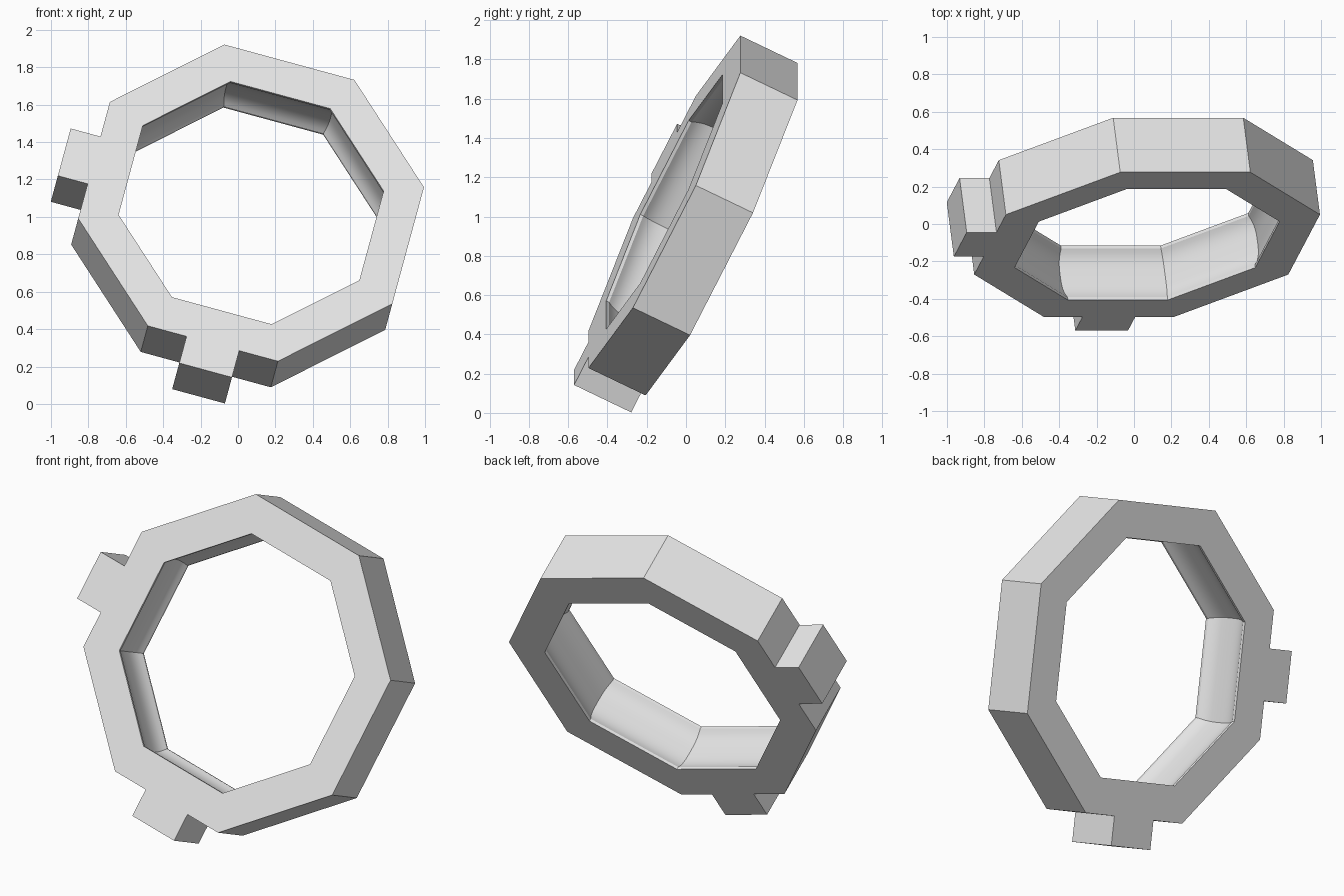
import bpy, bmesh, math
from mathutils import Vector

cube = bpy.data.objects.get("Cube")
if cube:
    bpy.data.objects.remove(cube, do_unlink=True)

SIDES = 8
APOTHEM, INNER = 0.87, 0.667        # outer and inner distance to the flats
DEPTH, LIP, GROOVE = 0.325, 0.017, 0.035
TAB_HALF, TAB_LENGTH = 0.146, 0.165
TABBED = {4, 6}                     # left-hand and bottom flats
STEPS = 14

grey = bpy.data.materials.new("light grey")
grey.use_nodes = True
colour = (0.8, 0.8, 0.8, 1)
grey.diffuse_color = colour
grey.node_tree.nodes["Principled BSDF"].inputs["Base Color"].default_value = colour


def groove_profile():
    """Inner wall section as (distance to flat, depth): lip, hollow, lip."""
    points = [(INNER, 0)]
    half = DEPTH / 2 - LIP
    for i in range(STEPS + 1):
        t = 2 * i / STEPS - 1
        points.append((INNER + GROOVE * (1 - abs(t) ** 3), DEPTH / 2 + t * half))
    return points + [(INNER, DEPTH)]


def place(side, along, out, depth):
    """Point on one flat of the octagon, in the ring's own frame."""
    a = side * math.tau / SIDES
    return Vector((out * math.cos(a) - along * math.sin(a), depth,
                   out * math.sin(a) + along * math.cos(a)))


bm = bmesh.new()


def face(points):
    return bm.faces.new([bm.verts.new(p) for p in points])


slope = math.tan(math.pi / SIDES)
profile = groove_profile()
for side in range(SIDES):
    # Outer edge of this flat, with a square tab where needed
    end = APOTHEM * slope
    outline = [(-end, APOTHEM), (end, APOTHEM)]
    if side in TABBED:
        tip = APOTHEM + TAB_LENGTH
        outline[1:1] = [(-TAB_HALF, APOTHEM), (-TAB_HALF, tip),
                        (TAB_HALF, tip), (TAB_HALF, APOTHEM)]
    inner = INNER * slope
    cap = outline + [(inner, INNER), (-inner, INNER)]

    # Front and back faces
    for depth in (0, DEPTH):
        face([place(side, s, r, depth) for s, r in cap])
    # Outer walls
    for (s0, r0), (s1, r1) in zip(outline, outline[1:]):
        face([place(side, s0, r0, 0), place(side, s1, r1, 0),
              place(side, s1, r1, DEPTH), place(side, s0, r0, DEPTH)])
    # Hollowed inner wall
    for (r0, d0), (r1, d1) in zip(profile, profile[1:]):
        face([place(side, -r0 * slope, r0, d0), place(side, r0 * slope, r0, d0),
              place(side, r1 * slope, r1, d1), place(side, -r1 * slope, r1, d1)])

bmesh.ops.remove_doubles(bm, verts=bm.verts[:], dist=0.0005)
bmesh.ops.recalc_face_normals(bm, faces=bm.faces[:])
mesh = bpy.data.meshes.new("octagon_ring")
bm.to_mesh(mesh)
bm.free()
mesh.materials.append(grey)

# Lean the ring back and roll it
ring = bpy.data.objects.new("octagon_ring", mesh)
bpy.context.collection.objects.link(ring)
ring.location = (0.07, -0.11, 1.075)
ring.rotation_euler = (math.radians(-26.4), math.radians(15.2), 0)

bpy.ops.object.select_all(action='DESELECT')
ring.select_set(True)
bpy.context.view_layer.objects.active = ring
bpy.ops.object.shade_smooth_by_angle(angle=math.radians(22))
